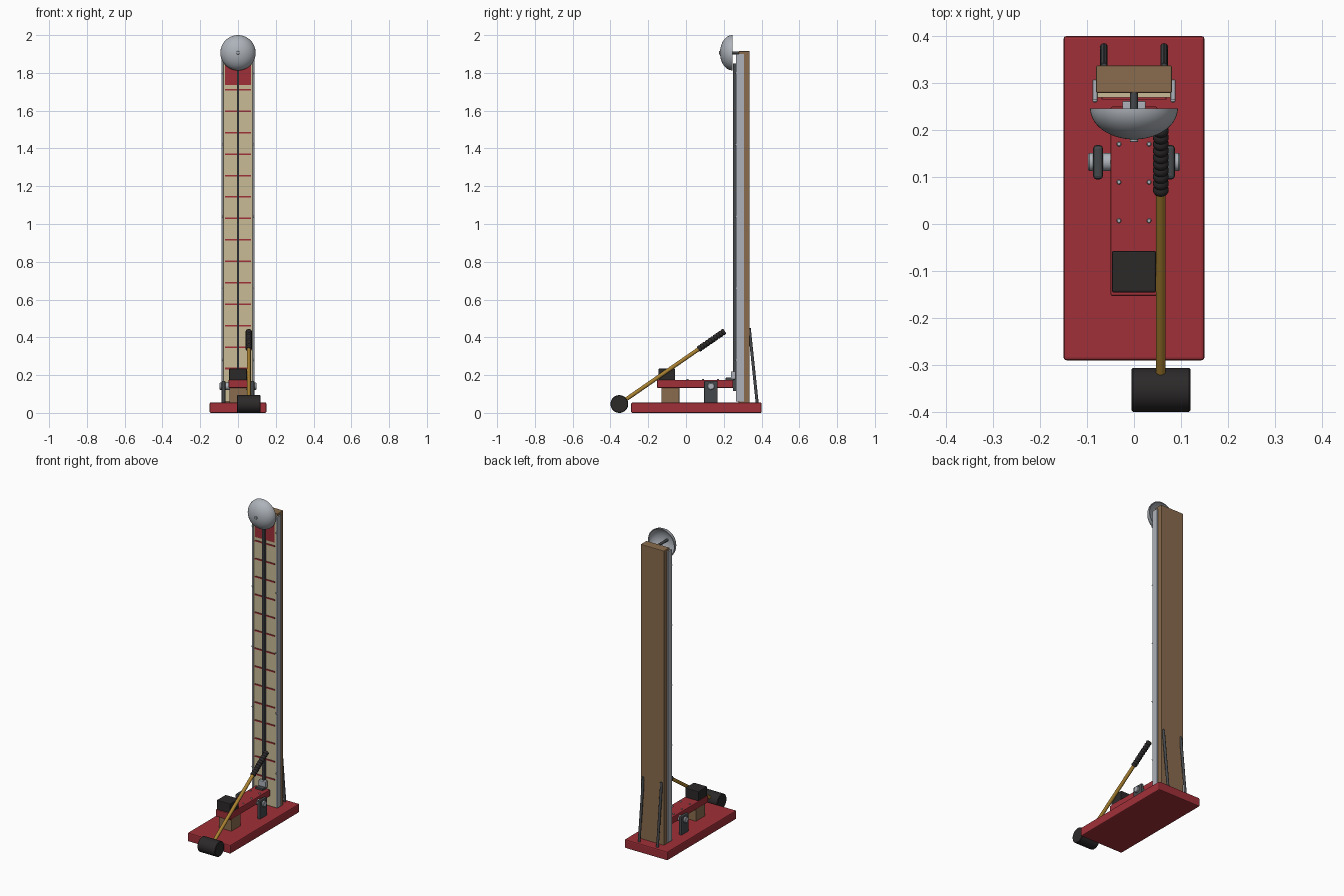
import bpy, bmesh, math
from mathutils import Vector

if "Cube" in bpy.data.objects:
    bpy.data.objects.remove(bpy.data.objects["Cube"])


def material(name, r, g, b):
    m = bpy.data.materials.new(name)
    m.diffuse_color = (r, g, b, 1)
    m.use_nodes = True
    m.node_tree.nodes["Principled BSDF"].inputs["Base Color"].default_value = m.diffuse_color
    return m


RED = material("red_paint", 0.35, 0.03, 0.04)
WOOD = material("wood", 0.25, 0.15, 0.075)
CREAM = material("cream_paint", 0.58, 0.5, 0.3)
BLACK = material("black_rubber", 0.025, 0.022, 0.022)
DARK = material("dark_steel", 0.06, 0.065, 0.07)
STEEL = material("steel", 0.42, 0.45, 0.49)
ASH = material("handle_wood", 0.4, 0.22, 0.03)


def finish(name, bm, mat, smooth=False):
    bmesh.ops.recalc_face_normals(bm, faces=bm.faces[:])
    me = bpy.data.meshes.new(name)
    bm.to_mesh(me)
    bm.free()
    ob = bpy.data.objects.new(name, me)
    bpy.context.collection.objects.link(ob)
    me.materials.append(mat)
    if smooth:
        bpy.ops.object.select_all(action='DESELECT')
        bpy.context.view_layer.objects.active = ob
        ob.select_set(True)
        bpy.ops.object.shade_smooth_by_angle(angle=math.radians(40))
    return ob


def box(name, x, y, z, mat, bevel=0.0):
    """Box from (min, max) ranges."""
    bm = bmesh.new()
    bmesh.ops.create_cube(bm, size=1)
    for v in bm.verts:
        for i, (a, b) in enumerate((x, y, z)):
            v.co[i] = a if v.co[i] < 0 else b
    if bevel:
        bmesh.ops.bevel(bm, geom=bm.edges[:], offset=bevel, segments=2,
                        profile=0.5, affect='EDGES')
    return finish(name, bm, mat)


def lathe(name, origin, direction, profile, mat, n=24):
    """Revolve (radius, distance) points about an axis."""
    q = Vector(direction).to_track_quat('Z', 'Y')
    bm = bmesh.new()
    rings = []
    for r, h in profile:
        k = 1 if r == 0 else n
        rings.append([bm.verts.new(Vector(origin) + q @ Vector(
            (r * math.cos(2 * math.pi * i / n), r * math.sin(2 * math.pi * i / n), h)))
            for i in range(k)])
    for a, b in zip(rings, rings[1:]):
        for i in range(n):
            j = (i + 1) % n
            vs = [a[i % len(a)], a[j % len(a)], b[j % len(b)], b[i % len(b)]]
            bm.faces.new(list(dict.fromkeys(vs)))
    return finish(name, bm, mat, True)


def rod(name, a, b, r, mat, n=20, c=0.0015):
    d = Vector(b) - Vector(a)
    L = d.length
    return lathe(name, a, d, [(0, 0), (r - c, 0), (r, c), (r, L - c), (r - c, L), (0, L)], mat, n)


# base and tower
box("base", (-0.15, 0.15), (-0.29, 0.40), (0, 0.055), RED, 0.006)
box("tower_post", (-0.081, 0.081), (0.279, 0.337), (0.05, 1.915), WOOD, 0.003)
box("face_panel", (-0.079, 0.079), (0.269, 0.281), (0.06, 1.89), CREAM)
box("top_zone", (-0.068, 0.068), (0.265, 0.271), (1.735, 1.87), RED)
for i in range(14):
    z = 0.235 + i * 0.1135
    box("score_mark", (-0.069, 0.069), (0.265, 0.271), (z - 0.004, z + 0.004), RED)
box("puck_track", (-0.006, 0.006), (0.25, 0.271), (0.115, 1.85), DARK)
box("puck", (-0.025, 0.025), (0.237, 0.262), (0.178, 0.22), STEEL, 0.003)

# side rails, rail screws, rear braces, pivot supports
for s in (-1, 1):
    box("side_rail", sorted((s * 0.078, s * 0.088)), (0.265, 0.307), (0.06, 1.9), STEEL, 0.001)
    for z in (0.28, 0.66, 1.04, 1.42, 1.8):
        rod("rail_screw", (s * 0.083, 0.268, z), (s * 0.083, 0.259, z), 0.005, STEEL, 12)
    rod("rear_brace", (s * 0.064, 0.377, 0.05), (s * 0.064, 0.335, 0.45), 0.008, DARK, 14)
    box("pivot_support", sorted((s * 0.066, s * 0.087)), (0.095, 0.168), (0.05, 0.17), DARK, 0.007)
rod("pivot_axle", (-0.098, 0.132, 0.141), (0.098, 0.132, 0.141), 0.019, STEEL, 24, 0.003)

# lever with strike pad
box("lever", (-0.05, 0.05), (-0.153, 0.25), (0.132, 0.175), RED, 0.004)
box("strike_pad", (-0.047, 0.047), (-0.146, -0.057), (0.173, 0.234), BLACK, 0.004)
box("lever_stop", (-0.045, 0.045), (-0.13, -0.035), (0.05, 0.133), WOOD, 0.003)
box("striker_plate", (-0.025, 0.025), (0.21, 0.252), (0.17, 0.187), DARK, 0.003)
for s in (-1, 1):
    for y in (0.007, 0.089, 0.17):
        rod("lever_bolt", (s * 0.032, y, 0.172), (s * 0.032, y, 0.18), 0.005, STEEL, 12)

# hollow bell on its stem
arc = [i * math.pi / 28 for i in range(15)]
outer = [(0.0935 * math.sin(a) if a else 0, 0.066 * (1 - math.cos(a))) for a in arc]
inner = [(0.088 * math.sin(a) if a else 0, 0.066 - 0.060 * math.cos(a)) for a in reversed(arc)]
lathe("bell", (0, 0.18, 1.9065), (0, 1, 0), outer + inner, STEEL, 48)
rod("bell_stem", (0, 0.183, 1.9065), (0, 0.285, 1.9065), 0.008, DARK)
rod("bell_nut", (0, 0.174, 1.9065), (0, 0.19, 1.9065), 0.009, STEEL, 12)

# mallet leaning across the base
rod("mallet_head", (-0.005, -0.353, 0.047), (0.12, -0.353, 0.047), 0.047, BLACK, 40, 0.003)
start, end = Vector((0.057, -0.353, 0.047)), Vector((0.057, 0.205, 0.433))
rod("mallet_handle", start, end, 0.0105, ASH)
grip = start.lerp(end, 0.75)
step = (end - grip).length / 10
ribs = [(0, 0)]
for i in range(10):
    ribs += [(0.0135, i * step), (0.0165, (i + 0.3) * step), (0.0165, (i + 0.7) * step)]
ribs += [(0.0135, 10 * step), (0, 10 * step)]
lathe("mallet_grip", grip, end - grip, ribs, BLACK)
